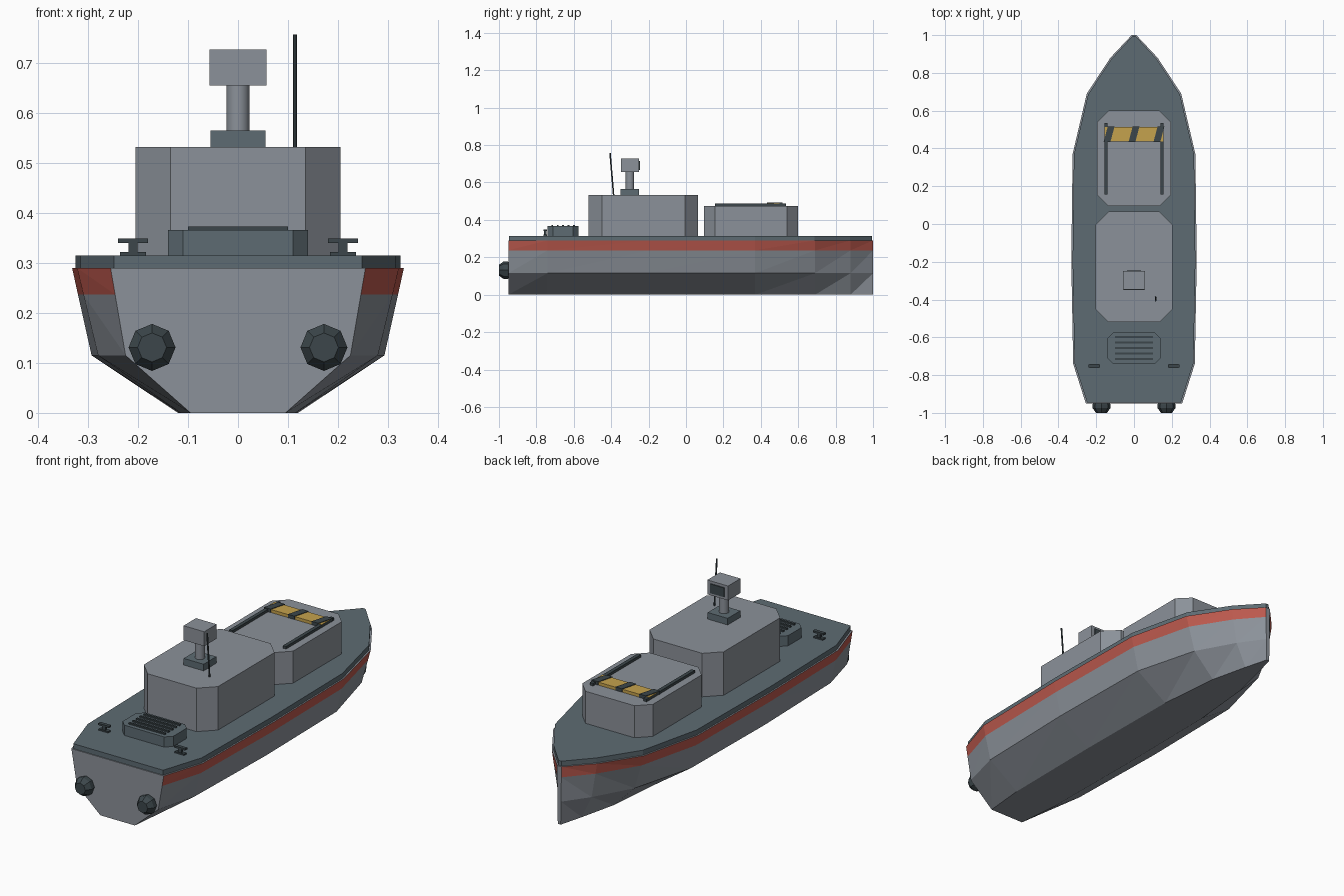
import bpy, bmesh, math
from mathutils import Matrix, Vector

cube = bpy.data.objects.get("Cube")
if cube:
    bpy.data.objects.remove(cube, do_unlink=True)


def material(name, r, g, b):
    m = bpy.data.materials.new(name)
    m.use_nodes = True
    m.diffuse_color = (r, g, b, 1)
    m.node_tree.nodes["Principled BSDF"].inputs["Base Color"].default_value = (r, g, b, 1)
    return m


GREY = material("hull grey", 0.26, 0.285, 0.32)
DECK = material("deck blue grey", 0.11, 0.148, 0.17)
DARK = material("dark fittings", 0.045, 0.062, 0.07)
RED = material("red band", 0.5, 0.1, 0.075)
YELLOW = material("warning yellow", 0.56, 0.36, 0.075)


def finish(name, bm, *mats):
    bmesh.ops.recalc_face_normals(bm, faces=bm.faces)
    mesh = bpy.data.meshes.new(name)
    bm.to_mesh(mesh)
    bm.free()
    for m in mats:
        mesh.materials.append(m)
    ob = bpy.data.objects.new(name, mesh)
    bpy.context.scene.collection.objects.link(ob)
    return ob


def prism(name, outline, z0, z1, mat):
    bm = bmesh.new()
    low = [bm.verts.new((x, y, z0)) for x, y in outline]
    high = [bm.verts.new((x, y, z1)) for x, y in outline]
    bm.faces.new(low)
    bm.faces.new(high)
    for i in range(len(low)):
        j = (i + 1) % len(low)
        bm.faces.new((low[i], low[j], high[j], high[i]))
    return finish(name, bm, mat)


def box(name, x, y, z, mat):
    """Box from (min, max) pairs."""
    return prism(name, [(x[0], y[0]), (x[1], y[0]), (x[1], y[1]), (x[0], y[1])], *z, mat)


def clipped_box(name, w, y0, y1, z0, z1, c, mat):
    """Box with clipped vertical corners."""
    half = [(w - c, y0), (w, y0 + c), (w, y1 - c), (w - c, y1)]
    return prism(name, half + [(-x, y) for x, y in reversed(half)], z0, z1, mat)


def rod(name, a, b, radius, sides, mat):
    a, b = Vector(a), Vector(b)
    bm = bmesh.new()
    turn = (b - a).to_track_quat('Z', 'Y').to_matrix().to_4x4()
    bmesh.ops.create_cone(bm, cap_ends=True, segments=sides, radius1=radius, radius2=radius,
                          depth=(b - a).length, matrix=Matrix.Translation((a + b) / 2) @ turn)
    return finish(name, bm, mat)


# Hull stations: y, half widths at keel, chine and rim
stations = [(-0.95, 0.095, 0.225, 0.255), (-0.74, 0.115, 0.28, 0.322),
            (-0.2, 0.12, 0.293, 0.332), (0.37, 0.115, 0.285, 0.325),
            (0.69, 0.085, 0.2, 0.25), (0.88, 0.04, 0.095, 0.125), (1.0, 0.008, 0.01, 0.012)]
bm = bmesh.new()
rings = []
for y, keel, chine, rim in stations:
    half = [(keel, 0), (chine, 0.115), (chine + 0.7 * (rim - chine), 0.237), (rim, 0.29)]
    rings.append([[bm.verts.new((s * x, y, z)) for x, z in half] for s in (1, -1)])
for a, b in zip(rings, rings[1:]):
    for side in (0, 1):
        for k in range(3):
            p, q, r, s = a[side][k], b[side][k], b[side][k + 1], a[side][k + 1]
            for tri in ((p, q, r), (p, r, s)):
                bm.faces.new(tri).material_index = int(k == 2)
    for k in (0, 3):
        bm.faces.new((a[0][k], b[0][k], b[1][k], a[1][k]))
for ring in (rings[0], rings[-1]):
    bm.faces.new(ring[0] + ring[1][::-1])
finish("hull", bm, GREY, RED)

# Deck slab following the rim
edge = [(max(s[3] - 0.007, 0.008), s[0] * 0.995) for s in stations]
prism("deck", edge + [(-x, y) for x, y in reversed(edge)], 0.29, 0.315, DECK)

# Cabins
clipped_box("aft_cabin", 0.205, -0.52, 0.065, 0.315, 0.532, 0.07, GREY)
clipped_box("forward_cabin", 0.195, 0.095, 0.6, 0.315, 0.475, 0.06, GREY)

# Roof rails and striped warning panel
for side, s in (("left", 1), ("right", -1)):
    x = s * 0.148
    box(side + "_roof_rail", (x - 0.009, x + 0.009), (0.155, 0.535), (0.475, 0.488), DARK)
box("warning_panel", (-0.157, 0.157), (0.437, 0.513), (0.475, 0.49), YELLOW)
for i, x in enumerate((-0.132, 0, 0.132)):
    y0, y1, w, lean = 0.434, 0.516, 0.018, 0.011
    prism(f"warning_stripe_{i + 1}", [(x - w - lean, y0), (x + w - lean, y0),
                                      (x + w + lean, y1), (x - w + lean, y1)], 0.476, 0.493, DARK)

# Sensor mast
box("sensor_base", (-0.055, 0.055), (-0.35, -0.25), (0.532, 0.565), DECK)
column = rod("sensor_column", (0, -0.3, 0.56), (0, -0.3, 0.66), 0.023, 16, GREY)
for p in column.data.polygons:
    p.use_smooth = len(p.vertices) == 4
box("sensor_head", (-0.057, 0.057), (-0.348, -0.25), (0.655, 0.727), GREY)
box("sensor_window", (-0.038, 0.038), (-0.25, -0.245), (0.668, 0.714), DARK)
rod("antenna", (0.114, -0.387, 0.53), (0.114, -0.406, 0.757), 0.004, 8, DARK)

# Engine hatch with slats
clipped_box("engine_hatch", 0.14, -0.74, -0.575, 0.315, 0.366, 0.03, DECK)
for i in range(5):
    y = -0.715 + i * 0.029
    box(f"hatch_slat_{i + 1}", (-0.1, 0.1), (y - 0.005, y + 0.005), (0.364, 0.373), DARK)

# Mooring cleats and water jets, mirrored
jet_profile = [(-0.94, 0.04), (-0.955, 0.047), (-0.975, 0.047), (-1.0, 0.029)]
for side, s in (("left", 1), ("right", -1)):
    x = s * 0.21
    for part, w, d, z in (("foot", 0.026, 0.01, (0.315, 0.322)),
                          ("post", 0.009, 0.007, (0.322, 0.34)),
                          ("bar", 0.03, 0.009, (0.34, 0.349))):
        box(f"{side}_cleat_{part}", (x - w, x + w), (-0.752 - d, -0.752 + d), z, DARK)
    bm = bmesh.new()
    loops = [[bm.verts.new((s * 0.172 + r * math.cos(k * math.pi / 4), y,
                            0.131 + r * math.sin(k * math.pi / 4))) for k in range(8)]
             for y, r in jet_profile]
    for a, b in zip(loops, loops[1:]):
        for k in range(8):
            j = (k + 1) % 8
            bm.faces.new((a[k], a[j], b[j], b[k]))
    bm.faces.new(loops[0])
    bm.faces.new(loops[-1])
    finish(side + "_water_jet", bm, DARK)
